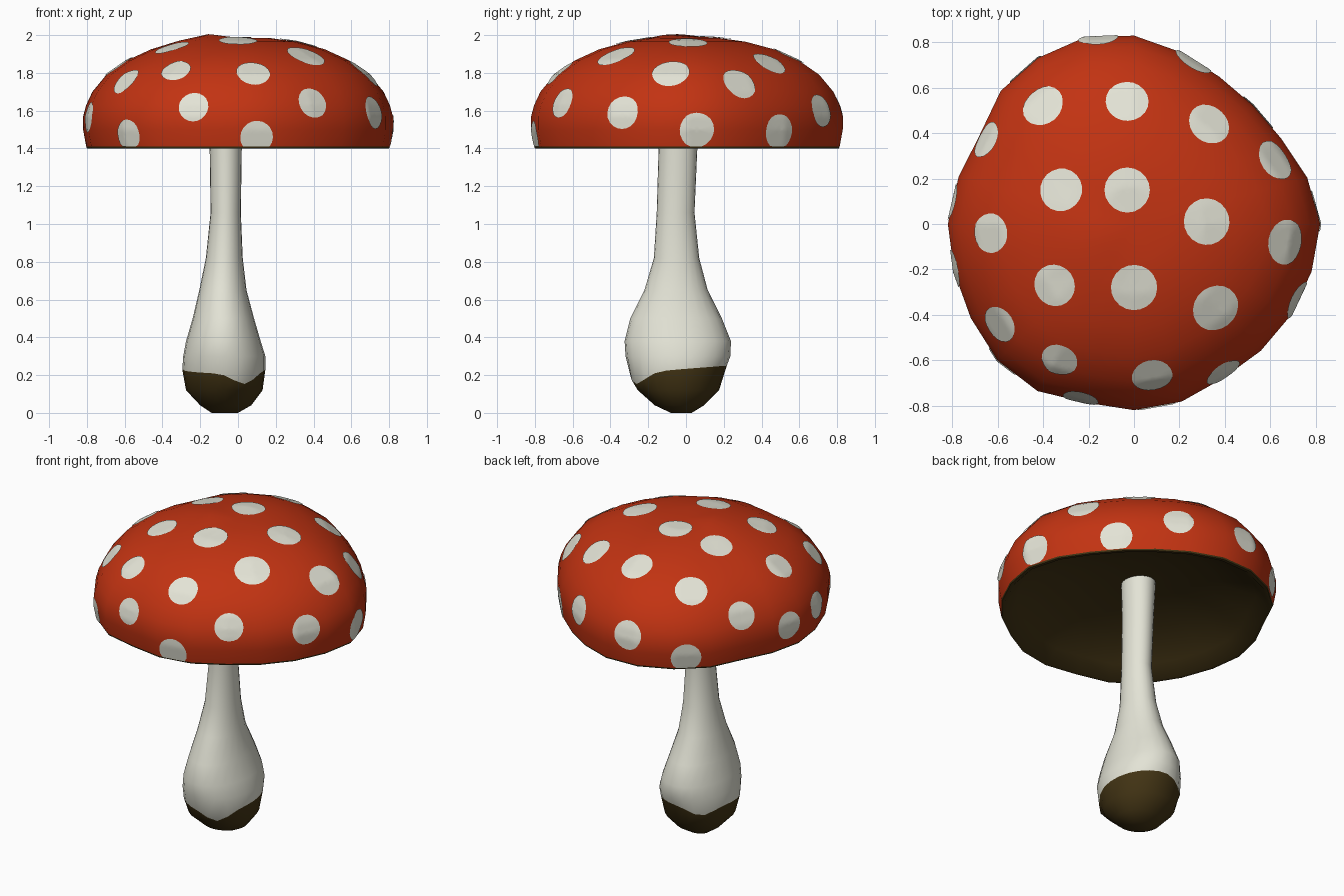
import bpy, bmesh, math
from mathutils import Vector
from mathutils.bvhtree import BVHTree

start_cube = bpy.data.objects.get("Cube")
if start_cube:
    bpy.data.objects.remove(start_cube, do_unlink=True)


def make_material(name, color):
    mat = bpy.data.materials.new(name)
    mat.use_nodes = True
    mat.diffuse_color = (*color, 1)
    mat.node_tree.nodes["Principled BSDF"].inputs["Base Color"].default_value = (*color, 1)
    return mat


RED = make_material("cap red", (0.54, 0.033, 0.006))
CREAM = make_material("pale cream", (0.77, 0.77, 0.67))
BROWN = make_material("earth brown", (0.055, 0.034, 0.007))


def finish(bm, name, materials, recalc=True):
    """Turn a bmesh into a smooth shaded object."""
    if recalc:
        bmesh.ops.recalc_face_normals(bm, faces=bm.faces)
    mesh = bpy.data.meshes.new(name)
    bm.to_mesh(mesh)
    bm.free()
    for mat in materials:
        mesh.materials.append(mat)
    obj = bpy.data.objects.new(name, mesh)
    bpy.context.collection.objects.link(obj)
    bpy.ops.object.select_all(action='DESELECT')
    obj.select_set(True)
    bpy.context.view_layer.objects.active = obj
    bpy.ops.object.shade_smooth_by_angle(angle=math.radians(50))
    return obj


def loft(bm, rings, tip=None):
    """Bridge closed rings of points; optionally close the last ring to a tip."""
    loops = [[bm.verts.new(p) for p in ring] for ring in rings]
    n = len(loops[0])
    bands = []
    for low, high in zip(loops, loops[1:]):
        bands.append([bm.faces.new((low[i], low[(i + 1) % n], high[(i + 1) % n], high[i]))
                      for i in range(n)])
    if tip is not None:
        top = bm.verts.new(tip)
        for i in range(n):
            bm.faces.new((loops[-1][i], loops[-1][(i + 1) % n], top))
    return bands


# Irregular cap outline: radius in hundredths at equal angles
OUTLINE = [82, 79, 75, 74, 75, 78.5, 83, 85, 84.5, 83, 78.5, 80,
           82, 82, 83, 85, 85, 81.5, 82, 81, 78.5, 79, 80, 81]
SIDES = len(OUTLINE)


def cap_ring(scale, z, bump=0.0):
    ring = []
    for i, r in enumerate(OUTLINE):
        a = math.tau * i / SIDES
        x, y = (r / 100 * scale * f(a) for f in (math.cos, math.sin))
        lift = bump * math.exp(-((x + 0.16) ** 2 + (y + 0.06) ** 2) / 0.02)
        ring.append((x, y, z + lift))
    return ring


# Domed cap
CAP_EDGE = 1.41
profile = [(0.98, CAP_EDGE), (1, 1.5), (1, 1.57), (0.98, 1.63), (0.94, 1.7), (0.85, 1.79),
           (0.72, 1.865), (0.56, 1.925), (0.38, 1.965), (0.2, 1.985)]
bm = bmesh.new()
loft(bm, [cap_ring(s, z, 0.02) for s, z in profile], (0, 0, 1.985))
bmesh.ops.recalc_face_normals(bm, faces=bm.faces)
if sum(f.normal.z for f in bm.faces) < 0:
    bmesh.ops.reverse_faces(bm, faces=bm.faces)
cap_tree = BVHTree.FromBMesh(bm)
finish(bm, "cap", [RED], recalc=False)

# Hollow underside with a thin rim
under = [(0.98, CAP_EDGE), (0.975, 1.4), (0.95, 1.4), (0.86, 1.47), (0.6, 1.57), (0.3, 1.62)]
bm = bmesh.new()
loft(bm, [cap_ring(s, z) for s, z in under], (0, 0, 1.64))
if sum(f.normal.z for f in bm.faces) > 0:
    bmesh.ops.reverse_faces(bm, faces=bm.faces)
finish(bm, "cap_underside", [BROWN], recalc=False)


# Cap spots: thin discs that follow the cap surface
def add_spot(bm, center, normal, radius, steps=20, rows=5):
    side = Vector((0, 0, 1)).cross(normal)
    side = side.normalized() if side.length > 0.01 else Vector((1, 0, 0))
    up = normal.cross(side)

    def on_cap(offset):
        p = center + offset
        p.z = max(p.z, CAP_EDGE)
        hit, nrm, _, _ = cap_tree.find_nearest(p)
        q = hit + nrm * 0.005
        q.z = max(q.z, CAP_EDGE)
        return q

    rings = []
    for k in range(rows, 0, -1):
        r = radius * k / rows
        rings.append([on_cap(r * (math.cos(math.tau * i / steps) * side
                                  + math.sin(math.tau * i / steps) * up))
                      for i in range(steps)])
    loft(bm, rings, on_cap(Vector()))


# Upper spots as x, y, radius in hundredths
UPPER = [(-40, 52, 9.5), (-3, 54, 9.5), (33, 44, 9.5), (-32, 15, 9.5), (-3, 15, 10),
         (32, 1, 10.3), (67, -8, 10), (62, 28, 9.5), (-63, -4, 8.8), (-65, 37, 8.5),
         (-35, -27, 9.3), (0, -28, 10.2), (36, -37, 10.5), (-59, -44, 8.5),
         (-33, -60, 8.2), (8, -67, 9)]
# Lower spots as angle in degrees, height and radius in hundredths
LOWER = [(301, 164, 8.5), (253, 162, 8), (335, 159, 9), (70, 160, 9), (101, 159, 9),
         (194, 157, 8.5), (226, 147, 8.5), (277, 146, 8.8), (4, 150, 9.5),
         (42, 149, 9.5), (125, 148, 9), (173, 155, 8.5)]

bm = bmesh.new()
for x, y, r in UPPER:
    hit, nrm, _, _ = cap_tree.ray_cast(Vector((x / 100, y / 100, 3)), Vector((0, 0, -1)))
    if hit:
        add_spot(bm, hit, nrm, r / 100)
for angle, z, r in LOWER:
    a = math.radians(angle)
    out = Vector((math.cos(a), math.sin(a), 0))
    hit, nrm, _, _ = cap_tree.ray_cast(out * 2 + Vector((0, 0, z / 100)), -out)
    if hit:
        add_spot(bm, hit, nrm, r / 100)
finish(bm, "cap_spots", [CREAM], recalc=False)


# Bulbous stem: height, then min x, max x, min y, max y of each section
SECTIONS = [(0, -0.14, 0, -0.08, 0.03), (0.04, -0.2, 0.07, -0.165, 0.095),
            (0.12, -0.275, 0.13, -0.255, 0.175), (0.21, -0.295, 0.145, -0.295, 0.215),
            (0.3, -0.29, 0.145, -0.32, 0.235), (0.38, -0.275, 0.12, -0.325, 0.238),
            (0.5, -0.24, 0.085, -0.295, 0.19), (0.65, -0.205, 0.045, -0.22, 0.115),
            (0.82, -0.17, 0.025, -0.17, 0.07), (1.06, -0.145, 0.015, -0.155, 0.045),
            (1.4, -0.15, 0.02, -0.145, 0.06), (1.63, -0.16, 0.03, -0.145, 0.07)]
SOIL = 3  # section where the soil stain ends


def soil_wave(a):
    """Uneven upper edge of the soil stain."""
    def dip(deg):
        d = (a - math.radians(deg) + math.pi) % math.tau - math.pi
        return math.exp(-(d / 0.4) ** 2)
    return 0.02 + 0.02 * math.sin(a) - 0.06 * dip(300) - 0.05 * dip(130)


rings = []
for k, (z, x0, x1, y0, y1) in enumerate(SECTIONS):
    ring = []
    for i in range(SIDES):
        a = math.tau * i / SIDES
        ring.append(((x0 + x1) / 2 + (x1 - x0) / 2 * math.cos(a),
                     (y0 + y1) / 2 + (y1 - y0) / 2 * math.sin(a),
                     z + (soil_wave(a) if k == SOIL else 0)))
    rings.append(ring)
bm = bmesh.new()
bands = loft(bm, rings)
bottom = bm.faces.new([v for v in bm.verts if v.co.z < 0.001])
for face in [bottom] + [f for band in bands[:SOIL] for f in band]:
    face.material_index = 1
finish(bm, "stem", [CREAM, BROWN])
